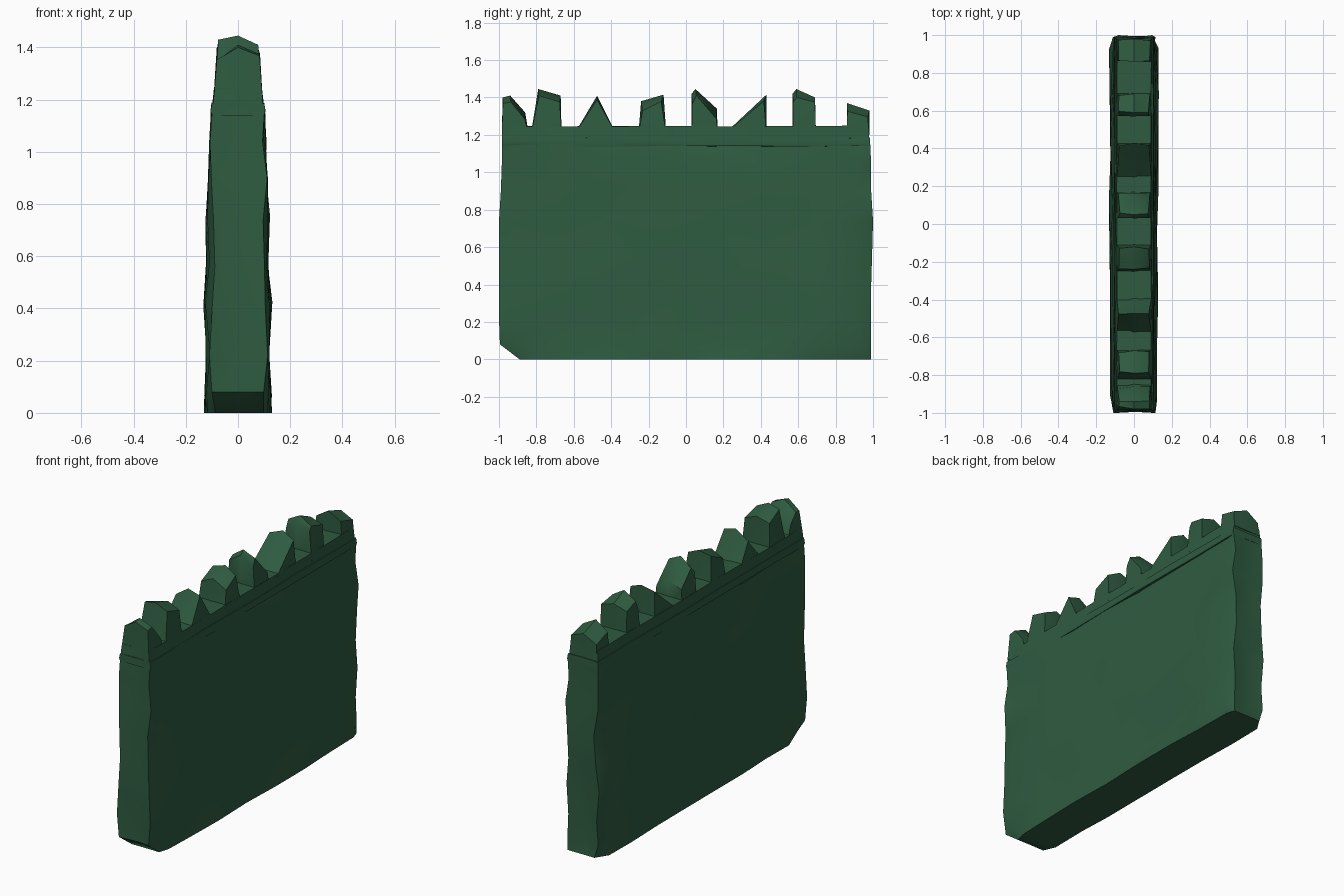
import bpy, bmesh, math, random

if "Cube" in bpy.data.objects:
    bpy.data.objects.remove(bpy.data.objects["Cube"])

random.seed(11)
green = bpy.data.materials.new("dark moss green")
green.diffuse_color = (0.028, 0.105, 0.052, 1)
green.use_nodes = True
green.node_tree.nodes["Principled BSDF"].inputs["Base Color"].default_value = green.diffuse_color


def finish(name, bm, angle):
    bmesh.ops.triangulate(bm, faces=bm.faces)
    bmesh.ops.recalc_face_normals(bm, faces=bm.faces)
    me = bpy.data.meshes.new(name)
    bm.to_mesh(me)
    bm.free()
    ob = bpy.data.objects.new(name, me)
    bpy.context.collection.objects.link(ob)
    me.materials.append(green)
    bpy.ops.object.select_all(action='DESELECT')
    ob.select_set(True)
    bpy.context.view_layer.objects.active = ob
    bpy.ops.object.shade_smooth_by_angle(angle=math.radians(angle))
    return ob


def loft(bm, rings):
    """Skin a stack of equal-length rings and cap both ends."""
    vs = [[bm.verts.new(p) for p in r] for r in rings]
    n = len(vs[0])
    for a, b in zip(vs, vs[1:]):
        for i in range(n):
            j = (i + 1) % n
            bm.faces.new((a[i], a[j], b[j], b[i]))
    bm.faces.new(vs[0][::-1])
    bm.faces.new(vs[-1])


STATIONS = (0, 0.035, 0.15, 0.28, 0.42, 0.57, 0.71, 0.85, 0.965, 1)


def ring(z, half, y0, y1, wob=0.0, corner=(0.95, 1.0)):
    """Oblong ring: stations along the +x side, then back along the -x side."""
    pts = []
    for side in (1, -1):
        for t in STATIONS[::side]:
            end = t in (0, 1)
            x = half - random.uniform(0, wob)
            if end:
                x = half * random.uniform(*corner)      # worn corners
            y = y0 + (y1 - y0) * t
            zz = z
            if not end:
                y += random.uniform(-1, 1) * wob
                if z > 0.05:
                    zz += random.uniform(-1, 1) * wob * 1.5
            pts.append((side * x, y, zz))
        # middle of the end face
        pts.append((random.uniform(-0.03, 0.03), (y1 if side > 0 else y0) - side * random.uniform(0, wob), z))
    return pts


# weathered wall body: (height, half thickness, front end, back end, corner wear)
levels = [(0.0, 0.131, -0.89, 0.99, 0.6), (0.08, 0.131, -0.995, 0.99, 0.65), (0.22, 0.124, -1.0, 0.99, 0.7),
          (0.40, 0.133, -1.0, 0.99, 0.65), (0.56, 0.123, -1.0, 0.995, 0.7), (0.74, 0.126, -1.0, 1.0, 0.65),
          (0.90, 0.116, -0.99, 0.99, 0.75), (1.04, 0.111, -0.985, 0.99, 0.8), (1.15, 0.104, -0.985, 0.985, 0.95)]
bm = bmesh.new()
loft(bm, [ring(z, h, a, b, 0.017, (c, min(1, c + 0.25))) for z, h, a, b, c in levels])
finish("wall_body", bm, 50)

# thin string course below the battlements
bm = bmesh.new()
loft(bm, [ring(z, h, -0.985, 0.985, 0.003) for z, h in ((1.14, 0.103), (1.155, 0.106), (1.185, 0.102))])
finish("string_course", bm, 30)

# low parapet the merlons stand on
bm = bmesh.new()
loft(bm, [ring(1.17, 0.100, -0.985, 0.98, 0.006), ring(1.247, 0.092, -0.98, 0.975, 0.002)])
finish("parapet", bm, 30)

# broken merlons: side silhouettes as (y, z)
merlons = [
    [(-0.985, 1.2), (-0.98, 1.40), (-0.94, 1.41), (-0.86, 1.32), (-0.84, 1.2)],
    [(-0.83, 1.2), (-0.79, 1.445), (-0.67, 1.41), (-0.665, 1.2)],
    [(-0.60, 1.2), (-0.475, 1.41), (-0.37, 1.2)],
    [(-0.255, 1.2), (-0.24, 1.38), (-0.12, 1.415), (-0.105, 1.2)],
    [(0.03, 1.2), (0.03, 1.42), (0.05, 1.445), (0.165, 1.34), (0.17, 1.2)],
    [(0.20, 1.2), (0.43, 1.415), (0.43, 1.2)],
    [(0.57, 1.2), (0.57, 1.42), (0.59, 1.445), (0.69, 1.40), (0.695, 1.2)],
    [(0.86, 1.2), (0.86, 1.37), (0.98, 1.33), (0.98, 1.2)],
]
for i, prof in enumerate(merlons):
    bm = bmesh.new()
    mid = sum(y for y, z in prof) / len(prof)
    rings = []
    for s in (-1, 0, 1):
        sec = []
        for y, z in prof:
            x = 0.097 - (z - 1.2) * 0.06 - random.uniform(0, 0.008)
            if s and z > 1.21:                          # chipped outer edges
                y += (mid - y) * random.uniform(0, 0.25)
                z -= random.uniform(0.015, 0.07)
            sec.append((s * x, y, z))
        rings.append(sec)
    loft(bm, rings)
    finish(f"merlon_{i + 1}", bm, 45)
